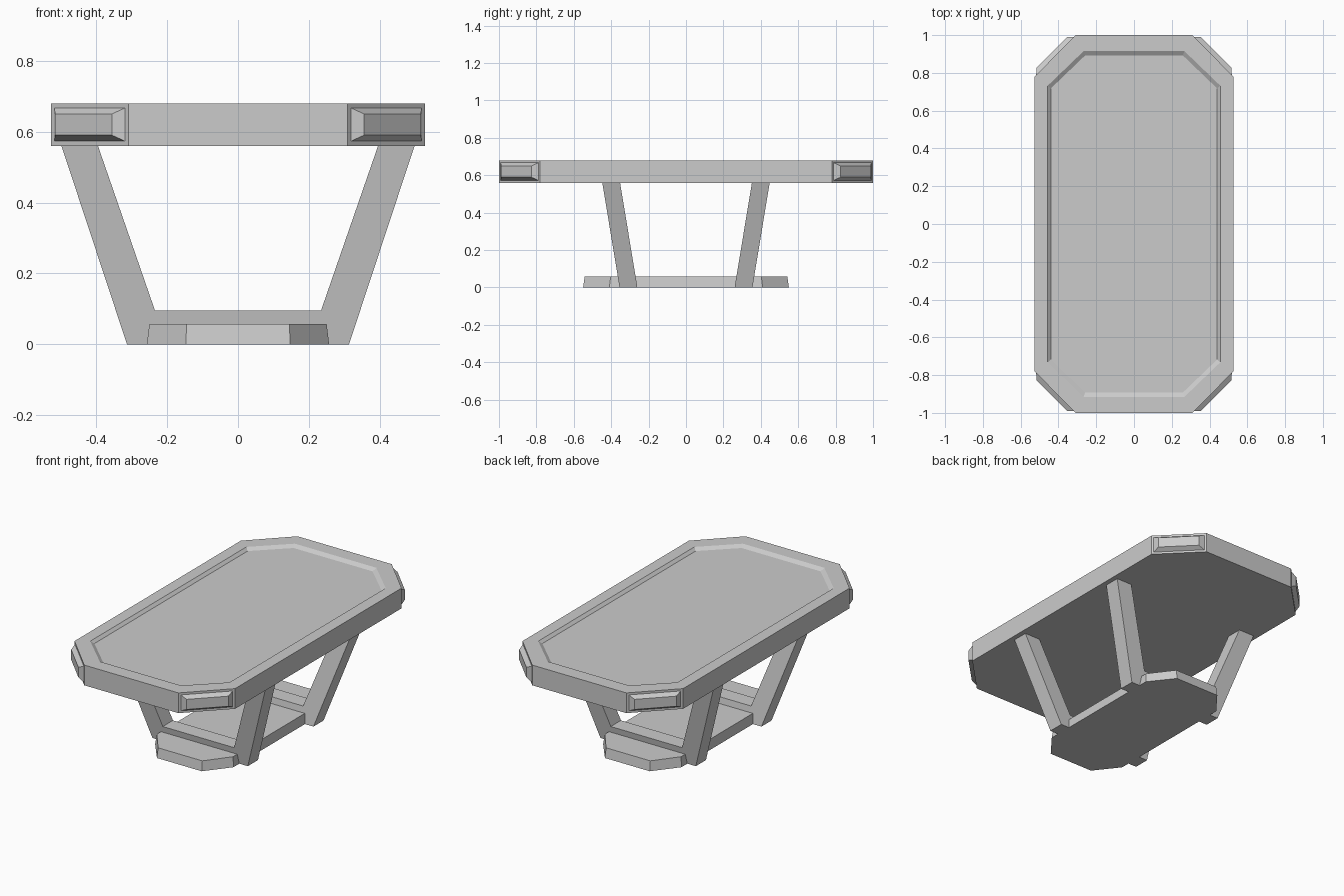
import bpy, bmesh, math
from mathutils import Vector, Matrix

if "Cube" in bpy.data.objects:
    bpy.data.objects.remove(bpy.data.objects["Cube"])


def loft(name, rings):
    """Skin a stack of equal-length rings and cap both ends."""
    bm = bmesh.new()
    loops = [[bm.verts.new(p) for p in ring] for ring in rings]
    n = len(loops[0])
    for a, b in zip(loops, loops[1:]):
        for i in range(n):
            j = (i + 1) % n
            bm.faces.new((a[i], a[j], b[j], b[i]))
    bm.faces.new(loops[0][::-1])
    bm.faces.new(loops[-1])
    bmesh.ops.recalc_face_normals(bm, faces=bm.faces)
    mesh = bpy.data.meshes.new(name)
    bm.to_mesh(mesh)
    bm.free()
    ob = bpy.data.objects.new(name, mesh)
    bpy.context.collection.objects.link(ob)
    return ob


def octagon(x, y, cx, cy, z):
    """Rectangle with cut corners: half sizes x, y; flat ends cx, cy."""
    return [(cx, -y, z), (x, -cy, z), (x, cy, z), (cx, y, z),
            (-cx, y, z), (-x, cy, z), (-x, -cy, z), (-cx, -y, z)]


# Table top with a shallow recessed panel
loft("table_top", [
    octagon(0.527, 1.0, 0.309, 0.78, 0.56),
    octagon(0.527, 1.0, 0.309, 0.78, 0.68),
    octagon(0.457, 0.915, 0.267, 0.732, 0.68),
    octagon(0.44, 0.892, 0.259, 0.718, 0.665),
])

# Raised bevelled plates on the four cut corners
for sx in (-1, 1):
    for sy in (-1, 1):
        a = Vector((sx * 0.309, sy * 1.0, 0.62))
        b = Vector((sx * 0.527, sy * 0.78, 0.62))
        mid, along = (a + b) / 2, (b - a).normalized()
        out = Vector((sx, sy, 0)).normalized()
        rings = []
        for half, height, depth in ((0.142, 0.047, -0.01),
                                    (0.142, 0.047, 0.0),
                                    (0.114, 0.03, 0.025)):
            rings.append([mid + out * depth + along * half * u
                          + Vector((0, 0, height * v))
                          for u, v in ((-1, -1), (1, -1), (1, 1), (-1, 1))])
        loft("corner_plate", rings)

# Two U-shaped leg frames leaning outwards
profile = [(-0.313, 0), (0.313, 0), (0.498, 0.56), (0.395, 0.56),
           (0.234, 0.095), (-0.234, 0.095), (-0.395, 0.56), (-0.498, 0.56)]
for s, name in ((-1, "front_leg_frame"), (1, "back_leg_frame")):
    loft(name, [[(x, s * (y0 + 0.165 * z), z) for x, z in profile]
                for y0 in (0.26, 0.355)])

# Floor slab joining the frames
loft("base_slab", [
    octagon(0.257, 0.55, 0.147, 0.41, 0.0),
    octagon(0.25, 0.542, 0.145, 0.403, 0.058),
])
